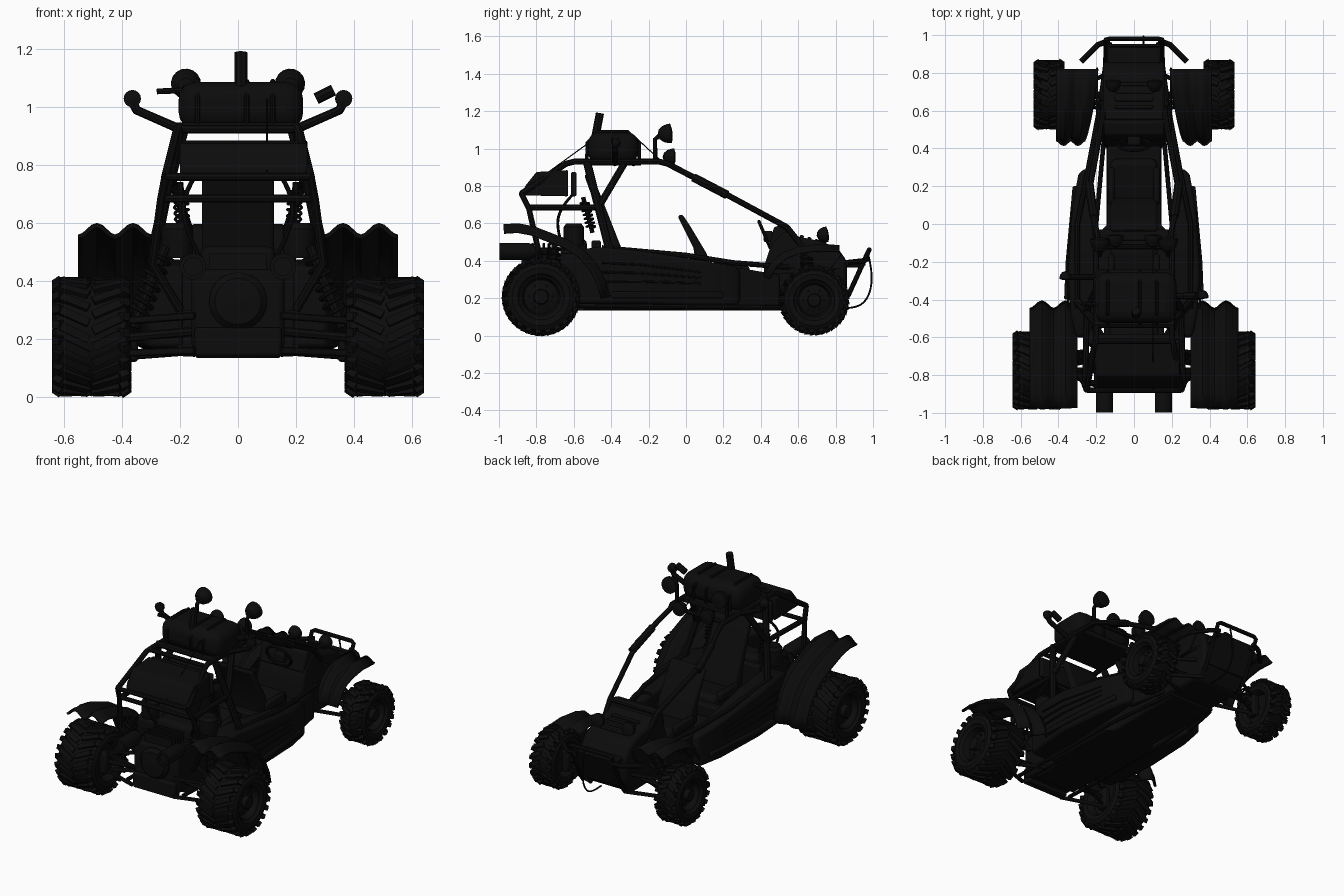
import bpy, bmesh
from math import pi, cos, sin
from mathutils import Vector, Matrix

if "Cube" in bpy.data.objects:
    bpy.data.objects.remove(bpy.data.objects["Cube"])

black = bpy.data.materials.new("black"); black.diffuse_color = (.0035, .0035, .0035, 1)

def finish(ob, mirror=False, bevel=0, solid=0, segs=2):
    ob.data.materials.clear(); ob.data.materials.append(black)
    if solid:
        m = ob.modifiers.new("thickness", 'SOLIDIFY'); m.thickness = solid; m.offset = 0
    if bevel:
        m = ob.modifiers.new("bevel", 'BEVEL'); m.width = bevel; m.segments = segs; m.limit_method = 'ANGLE'
    if mirror:
        m = ob.modifiers.new("mirror", 'MIRROR'); m.use_mirror_merge = False
    return ob

def make(name, bm, **k):
    bmesh.ops.recalc_face_normals(bm, faces=bm.faces)
    me = bpy.data.meshes.new(name); bm.to_mesh(me); bm.free()
    ob = bpy.data.objects.new(name, me)
    bpy.context.collection.objects.link(ob)
    return finish(ob, **k)

def tube(name, pts, r=.015, mirror=False, smooth=False, closed=False, res=2):
    cu = bpy.data.curves.new(name, 'CURVE'); cu.dimensions = '3D'
    cu.bevel_depth = r; cu.bevel_resolution = res; cu.use_fill_caps = True
    sp = cu.splines.new('NURBS' if smooth else 'POLY')
    sp.points.add(len(pts) - 1)
    for p, c in zip(sp.points, pts): p.co = (*c, 1)
    sp.use_cyclic_u = closed
    if smooth: sp.order_u = 3; sp.use_endpoint_u = True; sp.resolution_u = 5
    ob = bpy.data.objects.new(name, cu)
    bpy.context.collection.objects.link(ob)
    bpy.ops.object.select_all(action='DESELECT')
    ob.select_set(True); bpy.context.view_layer.objects.active = ob
    bpy.ops.object.convert(target='MESH')
    return finish(bpy.context.view_layer.objects.active, mirror)

def box(name, c, s, bevel=.01, mirror=False, rx=0, segs=2):
    bm = bmesh.new()
    bmesh.ops.create_cube(bm, size=1, matrix=Matrix.Translation(c) @ Matrix.Rotation(rx, 4, 'X') @ Matrix.Diagonal((*s, 1)))
    return make(name, bm, mirror=mirror, bevel=bevel, segs=segs)

def prism(name, yz, x0, x1, bevel=.01, mirror=False):
    bm = bmesh.new()
    f = bm.faces.new([bm.verts.new((x0, y, z)) for y, z in yz])
    g = bmesh.ops.extrude_face_region(bm, geom=[f])['geom']
    bmesh.ops.translate(bm, verts=[v for v in g if isinstance(v, bmesh.types.BMVert)], vec=(x1 - x0, 0, 0))
    return make(name, bm, mirror=mirror, bevel=bevel)

def loft(name, rows, bevel=.01, mirror=False):
    # rows of (y, x inner, x outer, z bottom, z top)
    bm = bmesh.new()
    rings = [[bm.verts.new(p) for p in ((a, y, b), (c, y, b), (c, y, t), (a, y, t))] for y, a, c, b, t in rows]
    for p, q in zip(rings, rings[1:]):
        for i in range(4): bm.faces.new((p[i], p[i-1], q[i-1], q[i]))
    bm.faces.new(rings[0]); bm.faces.new(rings[-1])
    return make(name, bm, mirror=mirror, bevel=bevel)

def spin(bm, prof, o, d=(1, 0, 0), n=24):
    # prof of (radius, distance along d)
    M = Vector((1, 0, 0)).rotation_difference(Vector(d)).to_matrix()
    rings = [[bm.verts.new(Vector(o) + M @ Vector((a, r*cos(2*pi*i/n), r*sin(2*pi*i/n)))) for i in range(n)] for r, a in prof]
    for p, q in zip(rings, rings[1:]):
        for i in range(n): bm.faces.new((p[i], p[i-1], q[i-1], q[i]))
    bmesh.ops.remove_doubles(bm, verts=bm.verts, dist=1e-5)

def lathe(name, prof, o, d=(1, 0, 0), n=20, mirror=False):
    bm = bmesh.new(); spin(bm, prof, o, d, n)
    return make(name, bm, mirror=mirror)

def lamp(name, o, d, r, mirror=False):
    lathe(name, [(0, -r), (r*.5, -r*.85), (r*.85, -r*.4), (r, .1*r), (r, .4*r), (r*.88, .4*r), (r*.6, .5*r), (0, .55*r)], o, d, 16, mirror)

def wheel(name, c, R, w, lugs):
    h, q = w/2, R - .016
    bm = bmesh.new()
    spin(bm, [(R*.52, -h+.03), (R*.6, -h+.005), (R*.75, -h), (R*.87, -h+.012), (q, -h+.045), (q+.004, 0),
              (q, h-.045), (R*.87, h-.012), (R*.75, h), (R*.6, h-.005), (R*.52, h-.03)], c, n=40)
    for k in range(lugs):
        for s in (-1, 1):
            a = 2*pi*(k + .25*s)/lugs
            base = Matrix.Translation(c) @ Matrix.Rotation(a, 4, 'X')
            bmesh.ops.create_cube(bm, size=1, matrix=base @ Matrix.Translation((s*h*.42, 0, R-.014)) @ Matrix.Rotation(s*.45, 4, 'Z') @ Matrix.Diagonal((h*.8, R*.14, .026, 1)))
            bmesh.ops.create_cube(bm, size=1, matrix=base @ Matrix.Translation((s*(h-.018), R*.14, R*.91)) @ Matrix.Rotation(s*.6, 4, 'Y') @ Matrix.Diagonal((.03, R*.14, R*.14, 1)))
    make(name + "_tyre", bm, mirror=True)
    lathe(name + "_rim", [(0, -h+.06), (R*.5, -h+.05), (R*.55, -h+.02), (R*.5, -h+.06), (R*.5, h-.06), (R*.55, h-.015),
          (R*.5, h-.02), (R*.44, h-.06), (R*.2, h-.045), (R*.18, h-.015), (0, h-.012)], c, n=32, mirror=True)
    bm = bmesh.new()
    for i in range(6):
        bmesh.ops.create_cone(bm, cap_ends=True, segments=6, radius1=.008, radius2=.008, depth=.02,
            matrix=Matrix.Translation(Vector(c) + Vector((h-.05, R*.31*cos(i*pi/3), R*.31*sin(i*pi/3)))) @ Matrix.Rotation(pi/2, 4, 'Y'))
    make(name + "_bolts", bm, mirror=True)

def fender(name, path, xin, x1, ridge):
    # ridged sheet swept along a (y, z) path, inner edge running from xin[0] to xin[1]
    bm = bmesh.new(); n = len(path); rows = []
    for i, (y, z) in enumerate(path):
        a, b = Vector(path[max(i-1, 0)]), Vector(path[min(i+1, n-1)])
        t = (b - a).normalized(); nor = Vector((-t.y, t.x))
        if nor.y < 0: nor = -nor
        x0 = xin[0] + (xin[1] - xin[0])*i/(n-1)
        rows.append([bm.verts.new((x0 + (x1-x0)*j/16, y - nor.x*ridge*cos(j*pi/4), z + nor.y*ridge*-cos(j*pi/4))) for j in range(17)])
    for p, q in zip(rows, rows[1:]):
        for j in range(16): bm.faces.new((p[j], p[j+1], q[j+1], q[j]))
    make(name, bm, mirror=True, solid=.012)

def shock(name, a, b, r):
    a, b = Vector(a), Vector(b); d = b - a
    M = Vector((0, 0, 1)).rotation_difference(d).to_matrix(); L = d.length
    tube(name + "_damper", [a, b], r*.5, True)
    tube(name + "_spring", [a + M @ Vector((r*cos(i*pi/5), r*sin(i*pi/5), L*(.12 + .76*i/70))) for i in range(71)], r*.22, True, res=1)

# wheels and fenders
wheel("rear_wheel", (.508, -.775, .208), .206, .265, 22)
wheel("front_wheel", (.45, .685, .19), .184, .16, 20)
fender("rear_fender", [(-.975, .57), (-.9, .575), (-.82, .56), (-.73, .525), (-.64, .49), (-.56, .44), (-.49, .36), (-.45, .28), (-.43, .2)], (.3, .3), .55, .02)
fender("front_fender", [(.43, .31), (.47, .38), (.53, .43), (.6, .455), (.7, .47), (.82, .465)], (.26, .19), .41, .014)
prism("front_fender_side", [(.46, .33), (.5, .4), (.6, .445), (.82, .455), (.83, .43), (.76, .34)], .19, .2, .003, True)

# hull, side pods, nose
loft("tub", [(-.55, -.2, .2, .14, .3), (-.05, -.19, .19, .14, .28), (0, -.14, .14, .14, .27), (.55, -.14, .14, .15, .3)])
loft("side_pod", [(-.6, .19, .31, .17, .45), (-.48, .19, .335, .17, .475), (-.25, .2, .35, .17, .455), (.1, .22, .325, .16, .4), (.26, .235, .295, .16, .37), (.29, .24, .27, .18, .35)], .02, True)
loft("pod_front", [(.24, .215, .25, .16, .37), (.5, .175, .2, .16, .325)], .008, True)
loft("step_board", [(-.4, .33, .37, .2, .235), (-.2, .33, .362, .2, .235), (.2, .3, .325, .2, .235)], .008, True)
for i in range(3):
    tube("pod_rib", [(.347, -.45, .29+.05*i), (.352, -.25, .29+.045*i), (.325, .08, .28+.03*i)], .006, True)
box("cross_panel", (0, -.06, .36), (.42, .06, .08))
prism("nose", [(.4, .16), (.78, .15), (.86, .24), (.86, .4), (.81, .47), (.72, .505), (.6, .53), (.53, .57), (.46, .5), (.42, .38)], -.165, .165, .02)
prism("dashboard", [(.44, .46), (.56, .54), (.54, .6), (.47, .58)], -.16, .16)
for i in range(4): box("hood_louvre", (0, .62+.04*i, .53-.011*i), (.2, .02, .015), .004, rx=-.3)
box("belly_skid", (0, -.1, .142), (.29, 1.3, .015), .004)

# seats
for name, y, z, top in (("front_seat", .1, .32, (-.03, .65)), ("rear_seat", -.36, .36, (-.53, .87))):
    box(name + "_cushion", (0, y+.11, z), (.25, .27, .09), .03, rx=.12, segs=3)
    prism(name + "_back", [(y-.04, z), (y+.05, z), (y+.01, z+.12), (top[0]+.05, top[1]-.06), (top[0]+.01, top[1]), (top[0]-.015, top[1]-.01), (y-.06, z+.15)], -.125, .125, .02)
    for s in (-1, 1): box(name + "_bolster", (s*.12, y+.1, z+.04), (.035, .2, .06), .014)
tube("steering_column", [(0, .52, .5), (0, .42, .54)], .014)
tube("steering_wheel", [(.085*cos(i*pi/10), .42-.03*sin(i*pi/10), .54+.07*sin(i*pi/10)) for i in range(20)], .009, closed=True)
box("gauge_cluster", (0, .44, .53), (.07, .05, .06))

# roll cage
tube("roof_rail", [(.25, -.88, .76), (.21, -.64, .92), (.2, -.6, .93), (.2, -.14, .93), (.185, -.1, .92), (.24, .16, .785), (.17, .54, .58), (.16, .62, .48)], .016, True)
tube("pillar_pad", [(.213, .04, .846), (.238, .22, .752)], .023, True)
tube("main_hoop", [(.3, -.41, .46), (.2, -.53, .93), (-.2, -.53, .93), (-.3, -.41, .46)], .022)
tube("seat_brace", [(.25, -.46, .7), (.19, -.33, .92)], .02, True)
tube("rear_post", [(.25, -.88, .76), (.265, -.84, .68), (.295, -.79, .46), (.2, -.75, .3)], .016, True)
tube("rear_mid_rail", [(.26, -.84, .685), (.25, -.48, .685)], .016, True)
for y, z, x in ((-.88, .76, .25), (-.84, .685, .26), (-.62, .925, .2), (-.33, .93, .2), (-.12, .925, .2), (.54, .58, .17)):
    tube("cage_crossbar", [(-x, y, z), (x, y, z)], .014)
tube("side_rail", [(.3, -.45, .47), (.3, 0, .43), (.25, .25, .39), (.18, .62, .36), (.15, .84, .36)], .014, True)
tube("lower_rail", [(.2, -.85, .17), (.2, -.55, .16), (.2, 0, .155), (.15, .55, .15)], .012, True)

# engine, exhausts and rear gear
box("engine_block", (0, -.68, .3), (.32, .34, .28), .02)
box("firewall", (0, -.48, .34), (.4, .05, .34))
box("fuel_tank", (0, -.6, .46), (.26, .14, .12), .03, segs=3)
for i in range(5): box("cooling_fin", (0, -.7-.03*i, .43), (.2, .012, .13), .003)
lathe("clutch_cover", [(0, 0), (.1, 0), (.1, .03), (.08, .05), (.03, .05), (0, .06)], (0, -.83, .33), (0, -1, 0), 24)
box("rear_plate", (0, -.84, .19), (.3, .06, .1))
lathe("muffler", [(0, .02), (.032, .02), (.032, 0), (.045, 0), (.045, .16), (.025, .2), (0, .2)], (.155, -.998, .45), (0, 1, 0), 20, True)
tube("exhaust_pipe", [(.155, -.82, .45), (.16, -.72, .46), (.13, -.66, .4), (.1, -.64, .34)], .02, True, True)
lathe("air_filter", [(0, 0), (.05, 0), (.055, .02), (.055, .1), (.04, .12), (0, .12)], (.21, -.6, .48), (0, 0, 1), 16, True)
prism("rear_box", [(-.87, .75), (-.86, .8), (-.8, .875), (-.63, .885), (-.63, .745)], -.2, .24, .006)
box("rear_box_lid", (.02, -.6, .81), (.44, .03, .13))
tube("rear_hose", [(.15, -.6, .76), (.2, -.68, .68), (.17, -.69, .55), (.12, -.65, .46)], .008, True, True)

# suspension and axles
for n, y, xw, z, xb in (("rear", -.775, .42, .2, .15), ("front", .685, .38, .19, .12)):
    tube(n + "_axle", [(xb-.05, y, z+.03), (xw+.03, y, z)], .016, True)
    box(n + "_knuckle", (xw-.01, y, z), (.05, .07, .14), .012, True)
    for dz, zb in ((-.05, .16), (.06, .28)):
        tube(n + "_arm", [(xb, y-.1, zb), (xw, y, z+dz), (xb, y+.12, zb)], .013, True)
shock("rear_shock", (.36, -.72, .24), (.25, -.7, .52), .034)
shock("front_shock", (.33, .66, .22), (.17, .64, .45), .03)
shock("upper_shock", (.19, -.5, .55), (.2, -.55, .74), .024)

# front bumper and lamps
prism("bumper_plate", [(.86, .22), (.875, .22), (.955, .41), (.94, .41)], -.14, .14, .003)
tube("bumper_hoop", [(.15, .84, .18), (.15, .87, .22), (.15, .975, .45), (.13, .98, .46), (-.13, .98, .46), (-.15, .975, .45), (-.15, .87, .22), (-.15, .84, .18)], .013)
tube("bumper_wing", [(.13, .97, .41), (.19, .95, .4), (.28, .86, .39)], .015, True)
tube("bumper_stay", [(.13, .82, .39), (.13, .96, .39)], .014, True)
box("winch", (0, .89, .385), (.28, .09, .04))
tube("tow_cable", [(.05, .97, .45), (.05, 1.0, .34), (.05, .98, .2), (.05, .9, .14), (.05, .8, .15)], .005, False, True)
lamp("head_lamp", (.11, .74, .54), (0, 1, .15), .042, True)
tube("head_lamp_post", [(.11, .73, .53), (.11, .7, .46)], .01, True)

# roof load, lamps and mirrors
box("roof_bag", (.01, -.39, 1.005), (.43, .27, .165), .06, segs=4)
box("roof_tray", (0, -.39, .925), (.4, .3, .03), .004)
for x in (-.14, .03, .12):
    tube("strap", [(x, -.53, .91), (x, -.53, 1.03), (x, -.47, 1.09), (x, -.31, 1.09), (x, -.25, 1.03), (x, -.25, .91)], .009)
tube("flag_pole_case", [(.01, -.5, .98), (.01, -.46, 1.19)], .022)
tube("tool_handle", [(-.28, -.42, 1.055), (.1, -.45, 1.07)], .01)
lamp("roof_lamp", (.18, -.1, 1.08), (0, 1, .1), .052, True)
tube("roof_lamp_post", [(.18, -.165, .93), (.18, -.165, 1.05), (.18, -.13, 1.08)], .012, True)
lamp("lower_roof_lamp", (.1, -.08, .955), (0, 1, 0), .045, True)
for s, y in ((-1, -.28), (1, -.38)):
    tube("mirror_arm", [(s*.19, y, .92), (s*.35, y, .99), (s*.365, y, 1.02)], .016)
    lamp("mirror", (s*.365, y, 1.03), (0, -1, 0), .03)
tube("spot_horn", [(.27, -.38, 1.03), (.33, -.38, 1.06)], .02)
tube("aerial_wire", [(.1, -.48, 1.06), (.1, -.88, .77)], .003)
tube("guy_wire", [(.1, -.28, 1.07), (.1, -.14, .94)], .003)

bpy.ops.object.select_all(action='SELECT')
bpy.ops.object.shade_smooth_by_angle(angle=.6)

for m in bpy.data.materials:
    if m.users and not m.is_grease_pencil:
        m.use_nodes = True
        m.node_tree.nodes["Principled BSDF"].inputs["Base Color"].default_value = m.diffuse_color
